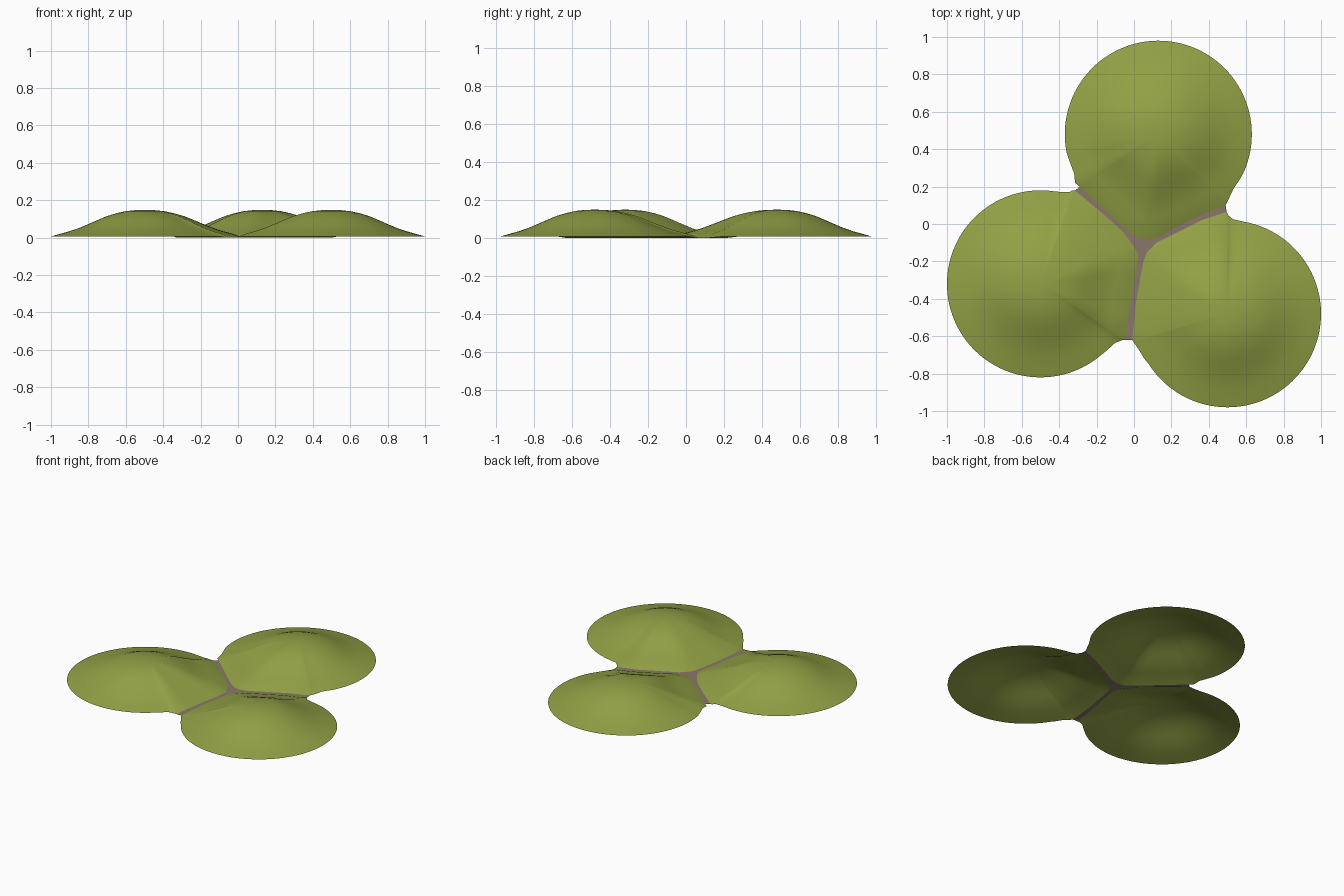
import bpy, bmesh, math

if "Cube" in bpy.data.objects:
    bpy.data.objects.remove(bpy.data.objects["Cube"])

def material(name, rgb):
    m = bpy.data.materials.new(name)
    m.diffuse_color = (*rgb, 1)
    m.use_nodes = True
    m.node_tree.nodes["Principled BSDF"].inputs["Base Color"].default_value = m.diffuse_color
    return m

green = material("pad_green", (0.29, 0.36, 0.06))
brown = material("seam_brown", (0.26, 0.18, 0.15))

# bell profile: heights from the pad centre out to the rim, in equal steps
PROFILE = [0.148, 0.1465, 0.141, 0.130, 0.115, 0.094, 0.072, 0.051, 0.034, 0.020, 0.006]
RADIUS = 0.5

# pad centres, and counter-clockwise inner rims where the pads meet
PADS = {
    "top_pad": ((0.13, 0.48), [
        (-0.35, 0.35), (-0.32, 0.27), (-0.315, 0.22), (-0.29, 0.20), (-0.15, 0.07),
        (-0.04, -0.03), (0.02, -0.075), (0.07, -0.085), (0.13, -0.07), (0.22, -0.02),
        (0.36, 0.05), (0.49, 0.10), (0.50, 0.12), (0.53, 0.185), (0.57, 0.245)]),
    "right_pad": ((0.50, -0.48), [
        (0.58, 0.014), (0.53, 0.025), (0.505, 0.045), (0.495, 0.065), (0.36, 0.02),
        (0.22, -0.05), (0.12, -0.10), (0.07, -0.15), (0.05, -0.20), (0.035, -0.28),
        (0.01, -0.42), (-0.01, -0.62), (0.0, -0.635), (0.025, -0.67), (0.055, -0.72)]),
    "left_pad": ((-0.50, -0.32), [
        (-0.15, -0.68), (-0.10, -0.635), (-0.06, -0.62), (-0.045, -0.62), (-0.03, -0.50),
        (-0.01, -0.37), (0.015, -0.25), (0.025, -0.17), (0.0, -0.12), (-0.06, -0.04),
        (-0.16, 0.05), (-0.315, 0.178), (-0.33, 0.18), (-0.345, 0.17), (-0.40, 0.172)]),
}

def finish(bm, name, mat):
    bmesh.ops.recalc_face_normals(bm, faces=bm.faces)
    if sum(f.normal.z for f in bm.faces) < 0:
        bmesh.ops.reverse_faces(bm, faces=bm.faces)
    me = bpy.data.meshes.new(name)
    bm.to_mesh(me)
    bm.free()
    me.materials.append(mat)
    me.shade_smooth()
    bpy.context.collection.objects.link(bpy.data.objects.new(name, me))

def pad(name, centre, inner):
    cx, cy = centre
    a0 = math.atan2(inner[-1][1] - cy, inner[-1][0] - cx)
    a1 = math.atan2(inner[0][1] - cy, inner[0][0] - cx)
    sweep = (a1 - a0) % (2 * math.pi)
    n = 64
    arc = [(cx + RADIUS * math.cos(a0 + sweep * i / n),
            cy + RADIUS * math.sin(a0 + sweep * i / n)) for i in range(1, n)]
    rim = inner + arc
    bm = bmesh.new()
    top = bm.verts.new((cx, cy, PROFILE[0]))
    rings = []
    last = len(PROFILE) - 1
    for k in range(1, last + 1):
        t = k / last
        ring = []
        for i, (x, y) in enumerate(rim):
            z = 0.0 if k == last and 2 <= i <= 12 else PROFILE[k]
            ring.append(bm.verts.new((cx + (x - cx) * t, cy + (y - cy) * t, z)))
        rings.append(ring)
    for i in range(len(rim)):
        j = (i + 1) % len(rim)
        bm.faces.new((top, rings[0][i], rings[0][j]))
        for a, b in zip(rings, rings[1:]):
            bm.faces.new((a[i], b[i], b[j], a[j]))
    finish(bm, name, green)

# three domed pads, open underneath
for name, (centre, inner) in PADS.items():
    pad(name, centre, inner)

# flat three-armed seam filling the gaps between the pads
bm = bmesh.new()
outline = [p for _, inner in PADS.values() for p in inner[3:12]]
face = bm.faces.new([bm.verts.new((x, y, 0)) for x, y in outline])
bmesh.ops.triangulate(bm, faces=[face])
finish(bm, "seam", brown)
